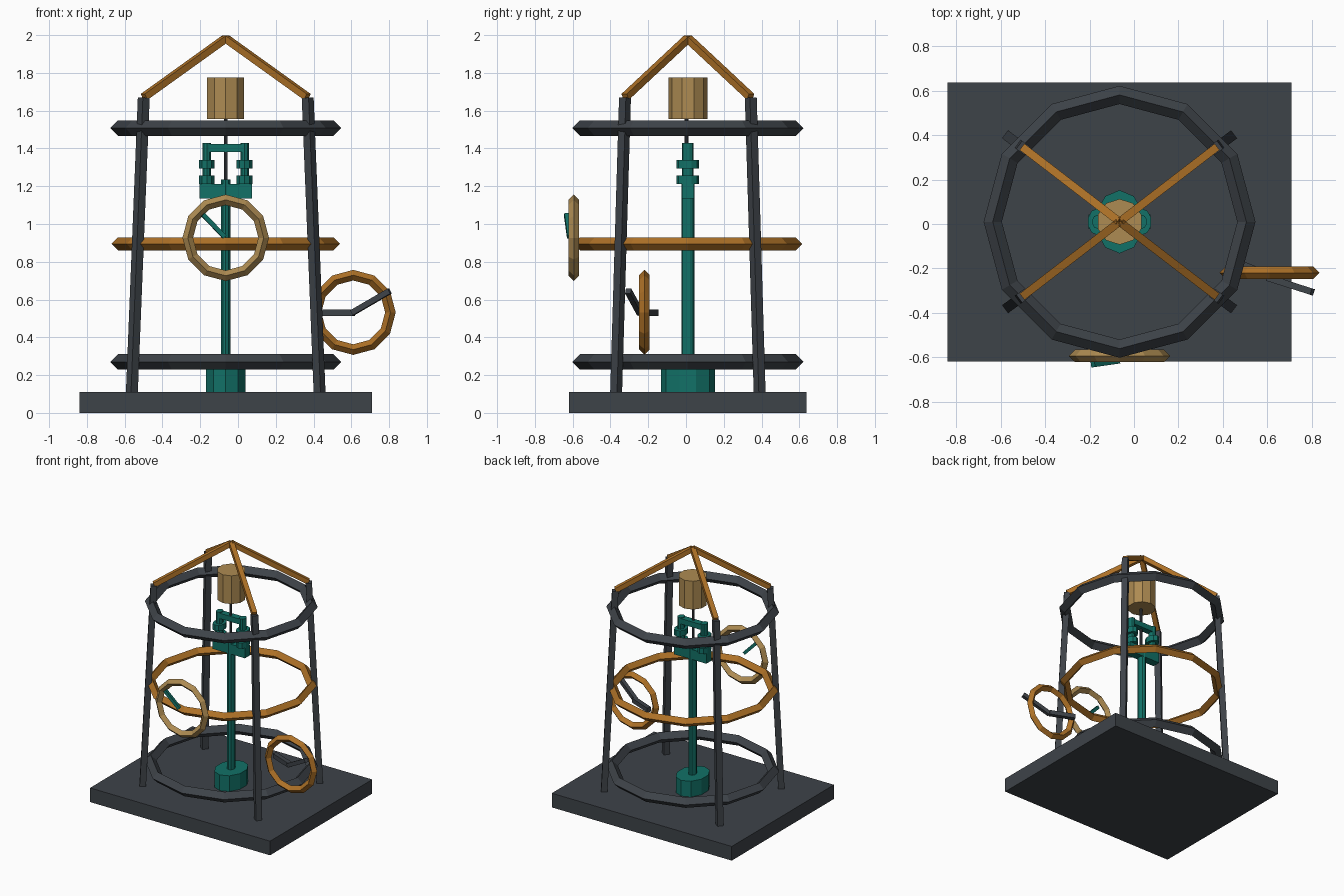
import bpy, math
from mathutils import Vector

if "Cube" in bpy.data.objects:
    bpy.data.objects.remove(bpy.data.objects["Cube"])

CX, CY = -0.065, 0.01   # axis of the tower


def material(name, rgb):
    m = bpy.data.materials.new(name)
    m.diffuse_color = (*rgb, 1)
    m.use_nodes = True
    m.node_tree.nodes["Principled BSDF"].inputs["Base Color"].default_value = m.diffuse_color
    return m


SLATE = material("dark slate", (0.048, 0.056, 0.066))
BROWN = material("amber brown", (0.42, 0.165, 0.02))
TAN = material("pale brass", (0.42, 0.26, 0.085))
TEAL = material("deep teal", (0.006, 0.165, 0.135))


def make(name, verts, faces, mat):
    me = bpy.data.meshes.new(name)
    me.from_pydata([tuple(v) for v in verts], [], faces)
    me.materials.append(mat)
    ob = bpy.data.objects.new(name, me)
    bpy.context.collection.objects.link(ob)
    return ob


def prism(name, bottom, top, mat):
    n = len(bottom)
    faces = [(i, (i + 1) % n, n + (i + 1) % n, n + i) for i in range(n)]
    faces += [tuple(reversed(range(n))), tuple(range(n, 2 * n))]
    return make(name, bottom + top, faces, mat)


def box(name, x0, x1, y0, y1, z0, z1, mat):
    loop = [(x0, y0), (x1, y0), (x1, y1), (x0, y1)]
    return prism(name, [(x, y, z0) for x, y in loop], [(x, y, z1) for x, y in loop], mat)


def drum(name, x, y, rx, ry, z0, z1, mat, n=10):
    # upright cylinder with corners pointing along y
    loop = [(x + rx * math.cos(math.pi / 2 + 2 * math.pi * i / n),
             y + ry * math.sin(math.pi / 2 + 2 * math.pi * i / n)) for i in range(n)]
    return prism(name, [(a, b, z0) for a, b in loop], [(a, b, z1) for a, b in loop], mat)


def beam(name, a, b, size, mat):
    # square bar between two points
    a, b = Vector(a), Vector(b)
    d = (b - a).normalized()
    s = d.cross(Vector((0, 0, 1))).normalized()
    u = s.cross(d)
    h = size / 2
    offs = [-s * h - u * h, s * h - u * h, s * h + u * h, -s * h + u * h]
    offs.reverse()
    return prism(name, [a + o for o in offs], [b + o for o in offs], mat)


def ring(name, loc, R, r, mat, upright=False):
    rot = (math.pi / 2, 0, 0) if upright else (0, 0, 0)
    bpy.ops.mesh.primitive_torus_add(location=loc, rotation=rot, major_segments=12,
                                     minor_segments=4, major_radius=R, minor_radius=r)
    ob = bpy.context.object
    ob.name = name
    ob.data.materials.append(mat)
    for p in ob.data.polygons:
        p.use_smooth = False
    return ob


# base slab
box("base_slab", -0.84, 0.71, -0.62, 0.637, 0, 0.11, SLATE)

# leaning posts and roof bars
for sx in (-1, 1):
    for sy in (-1, 1):
        tag = ("left" if sx < 0 else "right") + ("_front" if sy < 0 else "_back")
        foot = (CX + sx * 0.497, CY + sy * 0.38, 0.105)
        head = (CX + sx * 0.434, CY + sy * 0.333, 1.668)
        beam("post_" + tag, foot, head, 0.045, SLATE)
        beam("roof_bar_" + tag, (CX + sx * 0.432, CY + sy * 0.332, 1.673),
             (CX, CY, 1.983), 0.036, BROWN)

# three hoops
ring("lower_hoop", (CX, CY, 0.27), 0.571, 0.041, SLATE)
ring("middle_hoop", (CX, CY, 0.895), 0.571, 0.034, BROWN)
ring("upper_hoop", (CX, CY, 1.508), 0.571, 0.041, SLATE)

# central column
drum("column_foot", CX, CY, 0.11, 0.1425, 0.105, 0.232, TEAL)
drum("column", CX, CY, 0.0265, 0.035, 0.23, 1.235, TEAL)
box("yoke_block", CX - 0.14, CX + 0.14, CY - 0.032, CY + 0.032, 1.135, 1.212, TEAL)

# twin valve stacks joined by a bridge
for sx, side in ((-1, "left"), (1, "right")):
    x = CX + sx * 0.1
    drum(side + "_stem", x, CY, 0.024, 0.031, 1.2, 1.43, TEAL)
    drum(side + "_lower_flange", x, CY, 0.044, 0.06, 1.212, 1.256, TEAL)
    drum(side + "_upper_flange", x, CY, 0.044, 0.06, 1.295, 1.34, TEAL)
box("bridge", CX - 0.1, CX + 0.1, CY - 0.025, CY + 0.025, 1.382, 1.424, TEAL)

# rod and weight
drum("lift_rod", CX, CY - 0.008, 0.01, 0.01, 1.13, 1.56, SLATE)
drum("weight", CX, CY, 0.103, 0.103, 1.555, 1.775, TAN)

# front wheel with pointer
ring("front_wheel", (CX, -0.594, 0.927), 0.201, 0.028, TAN, True)
beam("wheel_pointer", (-0.185, -0.633, 1.05), (-0.072, -0.617, 0.932), 0.024, TEAL)

# side wheel with axle and crank
ring("side_wheel", (0.61, -0.22, 0.532), 0.197, 0.028, BROWN, True)
beam("axle", (0.43, -0.16, 0.53), (0.612, -0.235, 0.53), 0.034, SLATE)
beam("crank", (0.605, -0.243, 0.53), (0.803, -0.306, 0.645), 0.03, SLATE)
